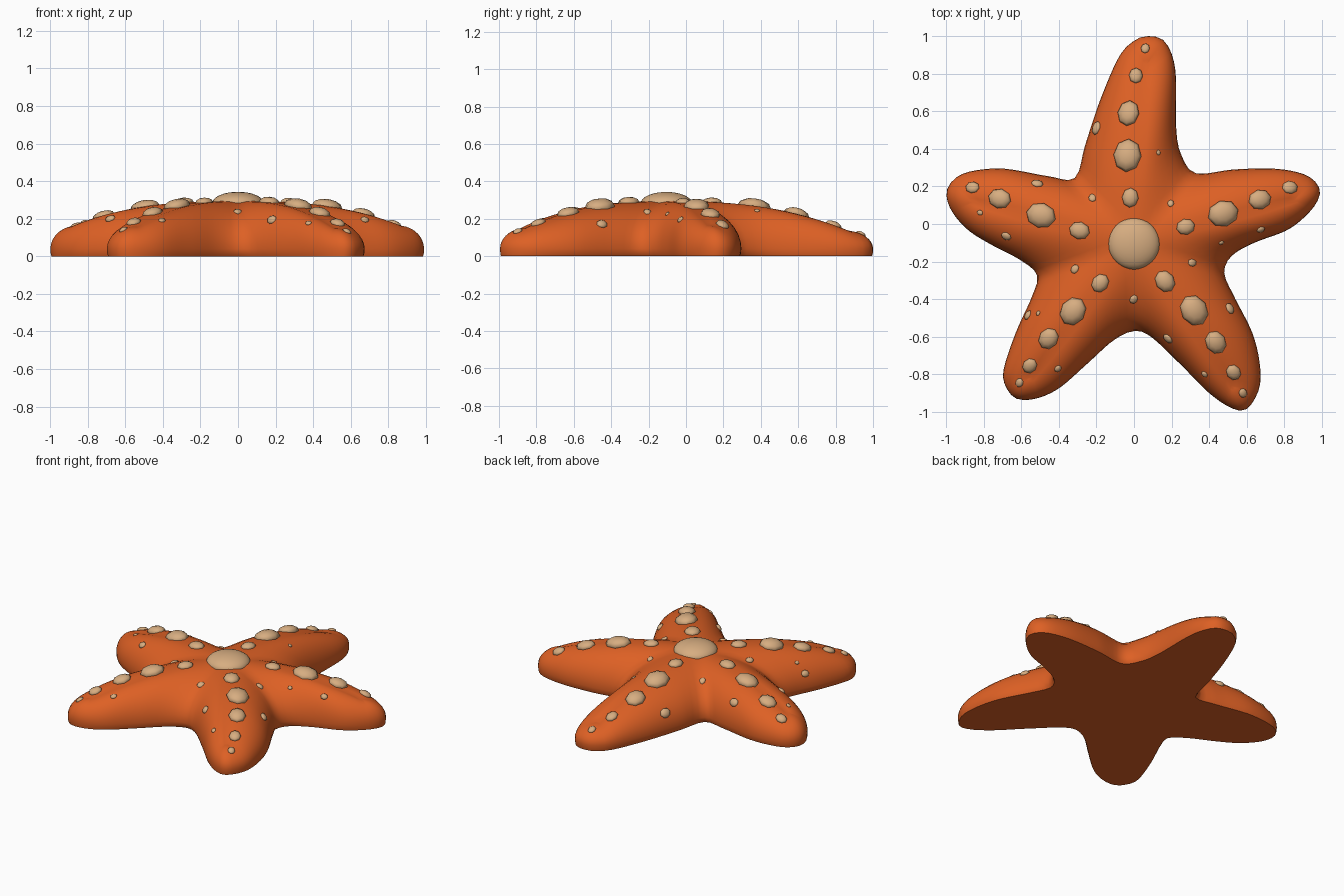
import bpy, bmesh, math
from mathutils import Vector, Matrix
from mathutils.bvhtree import BVHTree

if "Cube" in bpy.data.objects:
    bpy.data.objects.remove(bpy.data.objects["Cube"])

def material(name, rgb):
    m = bpy.data.materials.new(name)
    m.diffuse_color = (*rgb, 1)
    m.use_nodes = True
    m.node_tree.nodes["Principled BSDF"].inputs["Base Color"].default_value = m.diffuse_color
    return m

ORANGE = material("orange skin", (0.73, 0.118, 0.018))
TAN = material("tan bumps", (0.68, 0.42, 0.22))

def finish(bm, name, mat, angle):
    me = bpy.data.meshes.new(name)
    bm.to_mesh(me)
    ob = bpy.data.objects.new(name, me)
    bpy.context.collection.objects.link(ob)
    me.materials.append(mat)
    bpy.ops.object.select_all(action='DESELECT')
    ob.select_set(True)
    bpy.context.view_layer.objects.active = ob
    bpy.ops.object.shade_smooth_by_angle(angle=math.radians(angle))
    return ob

CENTRE = Vector((0, -0.1))
# Outline, clockwise: ten points per arm, notch first and tip at index five
OUTLINE = [Vector(p) for p in (
    (-.315, .245), (-.26, .42), (-.18, .66), (-.08, .89), (0, .975),
    (.075, 1), (.165, .97), (.22, .82), (.225, .5), (.255, .36),
    (.33, .27), (.53, .29), (.74, .295), (.89, .27), (.965, .225),
    (.99, .16), (.94, .07), (.82, -.03), (.64, -.1), (.52, -.17),
    (.48, -.26), (.53, -.38), (.63, -.58), (.67, -.75), (.665, -.88),
    (.60, -.985), (.52, -.98), (.4, -.9), (.25, -.75), (.09, -.6),
    (0, -.57), (-.11, -.62), (-.25, -.745), (-.4, -.875), (-.525, -.93),
    (-.625, -.93), (-.68, -.87), (-.695, -.78), (-.63, -.58), (-.545, -.39),
    (-.515, -.275), (-.6, -.195), (-.76, -.11), (-.88, -.035), (-.965, .06),
    (-.998, .15), (-.975, .22), (-.89, .275), (-.7, .295), (-.46, .255))]
N = len(OUTLINE)
SIDE = 20      # samples along each side of an arm
RINGS = 9      # rings from the rim up to the ridge

def spline(i, t):
    a, b, c, d = (OUTLINE[(i + k) % N] for k in (-1, 0, 1, 2))
    return 0.5 * (2*b + (c - a)*t + (2*a - 5*b + 4*c - d)*t*t + (3*b - a - 3*c + d)*t**3)

def resample(start):
    """Evenly spaced points along half an arm (five outline intervals)."""
    pts = [spline(start + k // 12, (k % 12) / 12) for k in range(61)]
    acc = [0]
    for a, b in zip(pts, pts[1:]):
        acc.append(acc[-1] + (b - a).length)
    out, j = [], 0
    for k in range(SIDE):
        s = acc[-1] * k / SIDE
        while acc[j + 1] < s:
            j += 1
        out.append(pts[j].lerp(pts[j + 1], (s - acc[j]) / (acc[j + 1] - acc[j])))
    return out

# Body: every rim point arches over to a matching point on its arm's ridge
columns = []
for half in range(10):
    axis = OUTLINE[(half // 2) * 10 + 5] - CENTRE
    for k, p in enumerate(resample(half * 5)):
        s = k / SIDE if half % 2 == 0 else 1 - k / SIDE
        u = min(1, s / 0.85) ** 0.85
        q = CENTRE + axis * 0.86 * u
        h = 0.295 - 0.18 * (q - CENTRE).length ** 2.5
        col = [(*q.lerp(p, 0.965), 0), (*q.lerp(p, 0.99), 0.015)]
        for r in range(RINGS + 1):
            a = math.pi / 2 * r / RINGS
            c = math.cos(a) if r < RINGS else 0
            col.append((*q.lerp(p, c), 0.04 + (h - 0.04) * math.sin(a)))
        columns.append(col)

bm = bmesh.new()
grid = [[bm.verts.new(v) for v in col] for col in columns]
for a, b in zip(grid, grid[1:] + grid[:1]):
    for r in range(len(a) - 1):
        bm.faces.new((a[r], a[r + 1], b[r + 1], b[r]))
bm.faces.new([col[0] for col in grid])
bmesh.ops.remove_doubles(bm, verts=bm.verts, dist=0.0005)
bmesh.ops.recalc_face_normals(bm, faces=bm.faces)
tree = BVHTree.FromBMesh(bm)
finish(bm, "starfish_body", ORANGE, 50)
bm.free()

# Bumps: x, y and radius, one group per arm
BUMPS = {
    "back_arm": [(-.02, .14, .05), (-.035, .365, .085), (-.03, .59, .067), (.01, .79, .042),
                 (.06, .935, .027), (-.2, .51, .036), (-.22, .14, .025), (.13, .38, .014), (.195, .11, .02)],
    "right_arm": [(.275, -.015, .048), (.475, .055, .08), (.67, .13, .06), (.83, .195, .042),
                  (.675, -.03, .022), (.465, -.1, .014), (.31, -.205, .025)],
    "front_right_arm": [(.165, -.305, .058), (.32, -.46, .082), (.435, -.63, .062), (.53, -.79, .043),
                        (.58, -.9, .026), (.51, -.45, .03), (.18, -.61, .029), (.375, -.8, .018)],
    "front_left_arm": [(-.18, -.315, .05), (-.325, -.465, .076), (-.455, -.61, .058), (-.555, -.755, .042),
                       (-.61, -.845, .025), (-.405, -.77, .02), (-.565, -.485, .026), (-.51, -.475, .014),
                       (-.315, -.24, .025), (0, -.4, .026)],
    "left_arm": [(-.29, -.035, .053), (-.495, .045, .077), (-.715, .135, .06), (-.86, .195, .037),
                 (-.82, .06, .016), (-.68, -.065, .027), (-.515, .215, .031)],
}
for i, (arm, spots) in enumerate(BUMPS.items()):
    axis = (OUTLINE[i * 10 + 5] - CENTRE).to_3d()
    bm = bmesh.new()
    for x, y, r in spots:
        loc, n, _, _ = tree.ray_cast(Vector((x, y, 2)), Vector((0, 0, -1)))
        side = n.cross(axis).normalized()
        frame = Matrix((side.cross(n), side, n)).transposed().to_4x4()
        bmesh.ops.create_uvsphere(
            bm, u_segments=8, v_segments=6, radius=r,
            matrix=Matrix.Translation(loc) @ frame @ Matrix.Diagonal((1.05, 0.88, 0.5, 1)))
    finish(bm, arm + "_bumps", TAN, 60)
    bm.free()

# Large smooth boss in the middle
bm = bmesh.new()
bmesh.ops.create_uvsphere(bm, u_segments=32, v_segments=16, radius=0.137,
    matrix=Matrix.Translation((0, -0.105, 0.283)) @ Matrix.Diagonal((1, 1, 0.44, 1)))
finish(bm, "centre_boss", TAN, 60)
bm.free()
